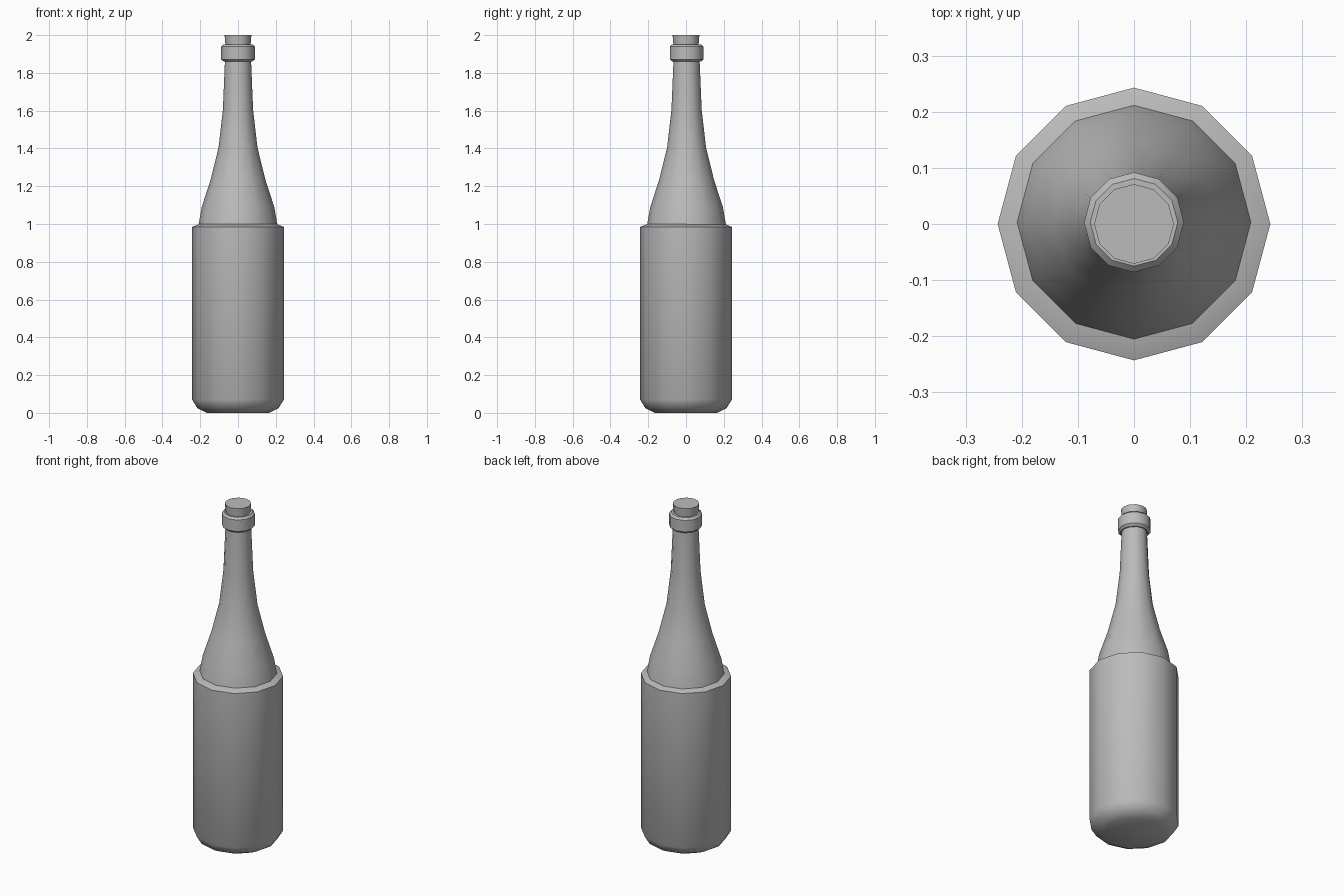
import bpy, math

SIDES = 12

cube = bpy.data.objects.get("Cube")
if cube:
    bpy.data.objects.remove(cube, do_unlink=True)

grey = bpy.data.materials.new("plain_grey")
grey.use_nodes = True
grey.diffuse_color = (0.5, 0.5, 0.5, 1)
grey.node_tree.nodes["Principled BSDF"].inputs["Base Color"].default_value = (0.5, 0.5, 0.5, 1)


def lathe(name, profile, y=0.0):
    """Spin (radius, height) points round the z axis and cap both ends."""
    verts, faces = [], []
    for r, z in profile:
        for i in range(SIDES):
            a = math.tau * i / SIDES
            verts.append((r * math.cos(a), y + r * math.sin(a), z))
    for k in range(len(profile) - 1):
        for i in range(SIDES):
            a, b = k * SIDES + i, k * SIDES + (i + 1) % SIDES
            faces.append((a, b, b + SIDES, a + SIDES))
    faces.append(tuple(reversed(range(SIDES))))
    faces.append(tuple(range(len(verts) - SIDES, len(verts))))
    mesh = bpy.data.meshes.new(name)
    mesh.from_pydata(verts, [], faces)
    mesh.materials.append(grey)
    obj = bpy.data.objects.new(name, mesh)
    bpy.context.collection.objects.link(obj)
    bpy.ops.object.select_all(action="DESELECT")
    obj.select_set(True)
    bpy.context.view_layer.objects.active = obj
    bpy.ops.object.shade_smooth_by_angle(angle=math.radians(40))
    return obj


# Rounded base and straight body with a narrow ledge on top
lathe("body", [(0.165, 0), (0.215, 0.025), (0.243, 0.07), (0.243, 0.985), (0.205, 1.0)])

# Tapering shoulder and neck
lathe("neck", [(0.209, 0.995), (0.192, 1.09), (0.145, 1.235), (0.103, 1.405),
               (0.08, 1.605), (0.069, 1.87)], 0.003)

# Lip ring around the mouth
lathe("lip_ring", [(0.076, 1.86), (0.089, 1.872), (0.089, 1.94), (0.078, 1.951)], 0.003)

# Stopper, slightly wider at the top
lathe("stopper", [(0.066, 1.94), (0.071, 2.0)])
